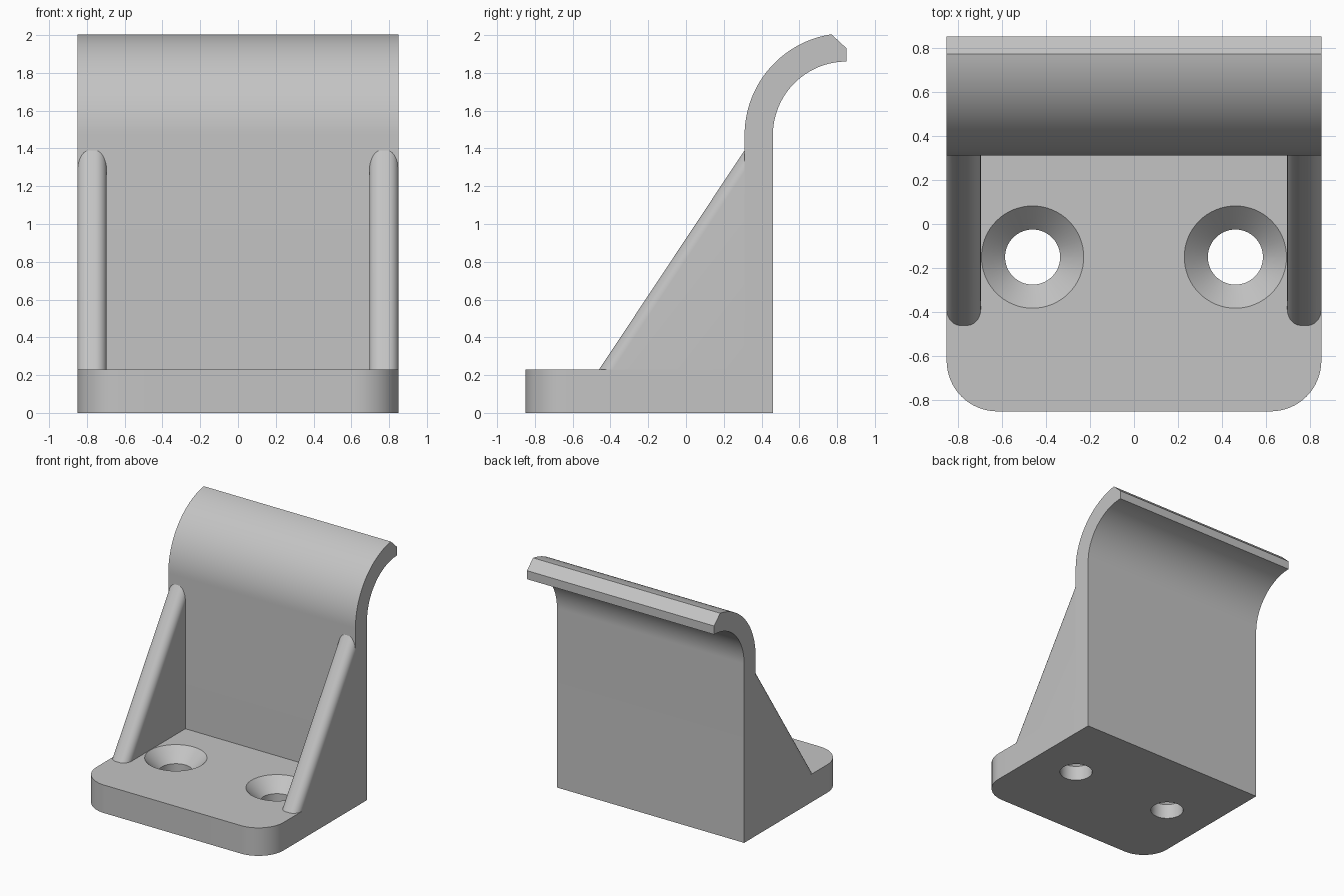
import bpy, bmesh, math
from mathutils import Matrix

cube = bpy.data.objects.get("Cube")
if cube:
    bpy.data.objects.remove(cube, do_unlink=True)

GREY = (0.55, 0.55, 0.55, 1)
mat = bpy.data.materials.new("plain grey")
mat.use_nodes = True
mat.diffuse_color = GREY
mat.node_tree.nodes["Principled BSDF"].inputs["Base Color"].default_value = GREY

HALF = 0.85                    # half width of the bracket
BACK, FACE = 0.46, 0.31        # back and front of the upright wall
DECK = 0.23                    # top of the base plate


def add_object(name, bm):
    bmesh.ops.recalc_face_normals(bm, faces=bm.faces)
    mesh = bpy.data.meshes.new(name)
    bm.to_mesh(mesh)
    bm.free()
    mesh.materials.append(mat)
    ob = bpy.data.objects.new(name, mesh)
    bpy.context.collection.objects.link(ob)
    return ob


def prism(points, depth):
    """Extrude a closed outline of 3D points along a vector."""
    bm = bmesh.new()
    face = bm.faces.new([bm.verts.new(p) for p in points])
    new = bmesh.ops.extrude_face_region(bm, geom=[face], use_keep_orig=True)["geom"]
    bmesh.ops.translate(bm, vec=depth, verts=[v for v in new if isinstance(v, bmesh.types.BMVert)])
    return bm


def arc(cx, cy, r, start, end, n=24):
    angles = [math.radians(start + (end - start) * i / n) for i in range(n + 1)]
    return [(cx + r * math.cos(a), cy + r * math.sin(a)) for a in angles]


def smooth(ob):
    bpy.ops.object.select_all(action="DESELECT")
    ob.select_set(True)
    bpy.context.view_layer.objects.active = ob
    bpy.ops.object.shade_smooth_by_angle(angle=math.radians(25))


# Base plate with rounded front corners
R = 0.23
outline = [(HALF, BACK), (-HALF, BACK)]
outline += arc(-HALF + R, -HALF + R, R, 180, 270, 16)
outline += arc(HALF - R, -HALF + R, R, 270, 360, 16)
base = add_object("base_plate", prism([(x, y, 0) for x, y in outline], (0, 0, DECK)))

# Countersunk screw holes, cut by revolved plugs
for side in (-1, 1):
    bm = bmesh.new()
    profile = [(0.125, -0.1), (0.125, DECK - 0.107), (0.232, DECK), (0.232, DECK + 0.1)]
    rings = []
    for r, z in profile:
        ring = bmesh.ops.create_circle(bm, segments=64, radius=r,
                                       matrix=Matrix.Translation((0.46 * side, -0.15, z)))
        rings.append(ring["verts"])
    for low, high in zip(rings, rings[1:]):
        for i in range(64):
            j = (i + 1) % 64
            bm.faces.new((low[i], low[j], high[j], high[i]))
    bm.faces.new(rings[0])
    bm.faces.new(rings[-1])
    cutter = add_object("hole_cutter", bm)
    cutter.hide_render = True
    mod = base.modifiers.new("screw_hole", "BOOLEAN")
    mod.operation, mod.solver, mod.object = "DIFFERENCE", "EXACT", cutter
    bpy.context.view_layer.objects.active = base
    bpy.ops.object.modifier_apply(modifier=mod.name)
    bpy.data.objects.remove(cutter, do_unlink=True)
smooth(base)

# Upright wall curling backwards into a chamfered lip
CY, CZ = 0.85, 1.47
side_view = [(BACK, DECK), (FACE, DECK)]
side_view += arc(CY, CZ, CY - FACE, 180, 98.5, 32)
side_view += [(CY, 1.93)]
side_view += arc(CY, CZ, CY - BACK, 90, 180, 32)
wall = add_object("curled_wall", prism([(-HALF, y, z) for y, z in side_view], (2 * HALF, 0, 0)))
smooth(wall)

# Triangular side ribs with rounded sloping edges
for name, x in (("right_rib", -HALF), ("left_rib", HALF - 0.155)):
    triangle = [(x, -0.46, DECK), (x, FACE, DECK), (x, FACE, 1.39)]
    bm = prism(triangle, (0.155, 0, 0))
    bm.edges.ensure_lookup_table()
    sloped = [e for e in bm.edges
              if abs(e.verts[0].co.y - e.verts[1].co.y) > 0.1
              and abs(e.verts[0].co.z - e.verts[1].co.z) > 0.1]
    bmesh.ops.bevel(bm, geom=sloped, offset=0.062, offset_type="OFFSET",
                    segments=10, profile=0.5, affect="EDGES")
    smooth(add_object(name, bm))
